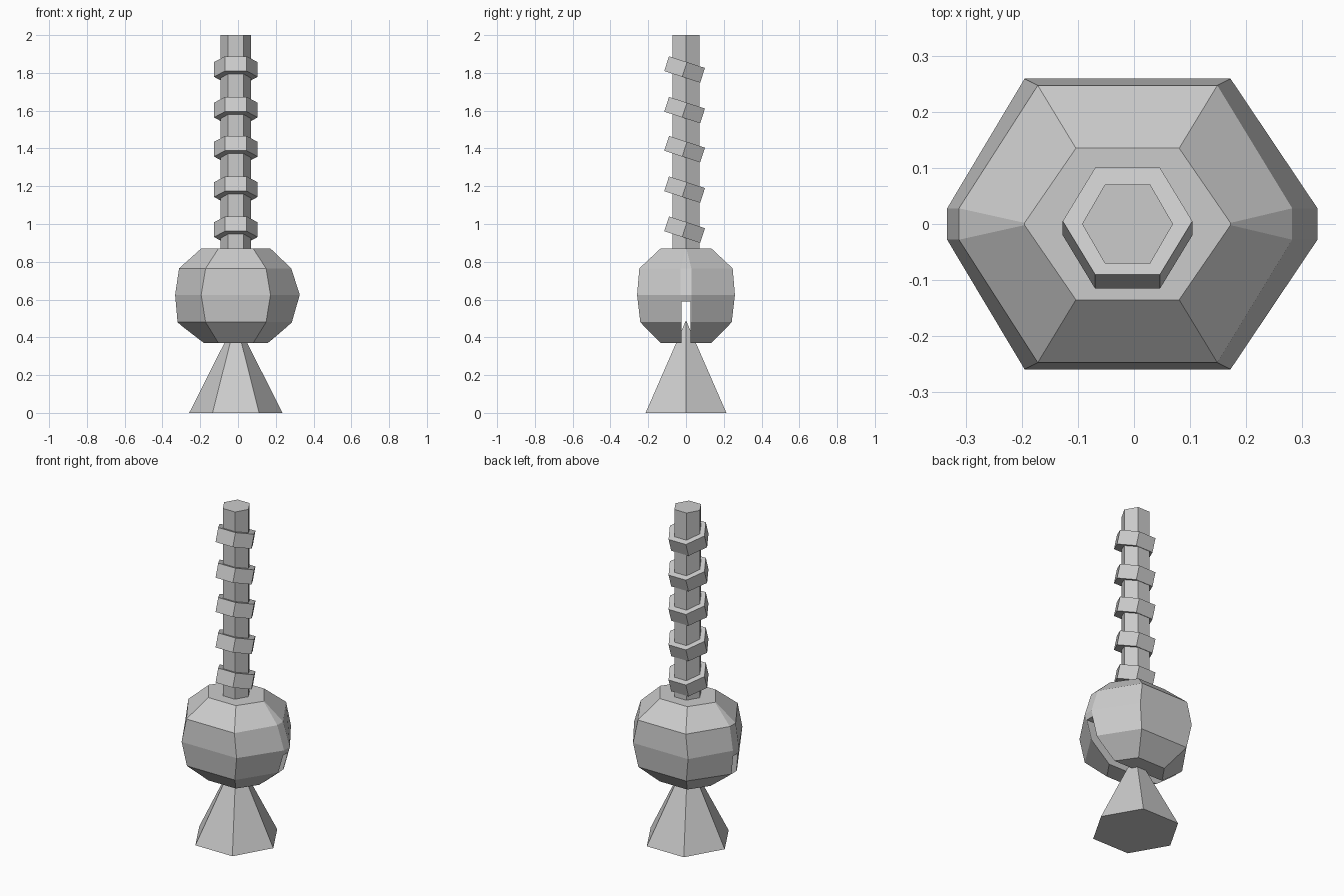
import bpy, bmesh, math

if "Cube" in bpy.data.objects:
    bpy.data.objects.remove(bpy.data.objects["Cube"])

CX = -0.0115  # shared axis


def cone(name, r1, r2, z0, z1):
    # six-sided, corners on the x axis
    me = bpy.data.meshes.new(name)
    bm = bmesh.new()
    ring = lambda r, z: [bm.verts.new((r * math.cos(i * math.pi / 3), r * math.sin(i * math.pi / 3), z)) for i in range(6)]
    low = ring(r1, z0)
    bm.faces.new(low[::-1])
    if r2 > 0:
        top = ring(r2, z1)
        bm.faces.new(top)
        for i in range(6):
            j = (i + 1) % 6
            bm.faces.new((low[i], low[j], top[j], top[i]))
    else:
        tip = bm.verts.new((0, 0, z1))
        for i in range(6):
            bm.faces.new((low[i], low[(i + 1) % 6], tip))
    bm.to_mesh(me)
    bm.free()
    ob = bpy.data.objects.new(name, me)
    ob.location.x = CX
    bpy.context.collection.objects.link(ob)
    return ob


# base spike and shaft
cone("base_cone", 0.247, 0, 0, 0.49)
cone("shaft", 0.081, 0.081, 0.8, 2.0)

# tilted collars
for i, z in enumerate((0.97, 1.182, 1.396, 1.603, 1.818)):
    c = cone(f"collar_{i + 1}", 0.1155, 0.1155, -0.041, 0.041)
    c.location = (CX, -0.0075, z)
    c.rotation_euler.x = math.radians(-18)

# faceted bulb: z, half front width, half depth, left tip, right tip, tip half width
rows = [
    (0.37, 0.092, 0.135, -0.195, 0.172, 0.002),
    (0.48, 0.160, 0.242, -0.32, 0.285, 0.028),
    (0.625, 0.1835, 0.259, -0.333, 0.327, 0.028),
    (0.765, 0.160, 0.247, -0.312, 0.282, 0.028),
    (0.87, 0.092, 0.135, -0.195, 0.172, 0.002),
]
me = bpy.data.meshes.new("bulb")
bm = bmesh.new()
loops = []
for z, a, d, xl, xr, w in rows:
    pts = [(xr, -w), (xr, w), (CX + a, d), (CX - a, d), (xl, w), (xl, -w), (CX - a, -d), (CX + a, -d)]
    loops.append([bm.verts.new((x, y, z)) for x, y in pts])
bm.faces.new(loops[0][::-1])
bm.faces.new(loops[-1])
for lo, hi in zip(loops, loops[1:]):
    for i in range(8):
        j = (i + 1) % 8
        bm.faces.new((lo[i], lo[j], hi[j], hi[i]))
bm.to_mesh(me)
bm.free()
bulb = bpy.data.objects.new("bulb", me)
bpy.context.collection.objects.link(bulb)

# slot through the lower half of the bulb
bpy.ops.mesh.primitive_cube_add(size=1, location=(0, 0, 0.44))
cutter = bpy.context.object
cutter.name = "slot_cutter"
cutter.scale = (1, 0.046, 0.3)
cutter.hide_render = True
cutter.hide_viewport = True
mod = bulb.modifiers.new("slot", "BOOLEAN")
mod.operation = "DIFFERENCE"
mod.solver = "EXACT"
mod.object = cutter
